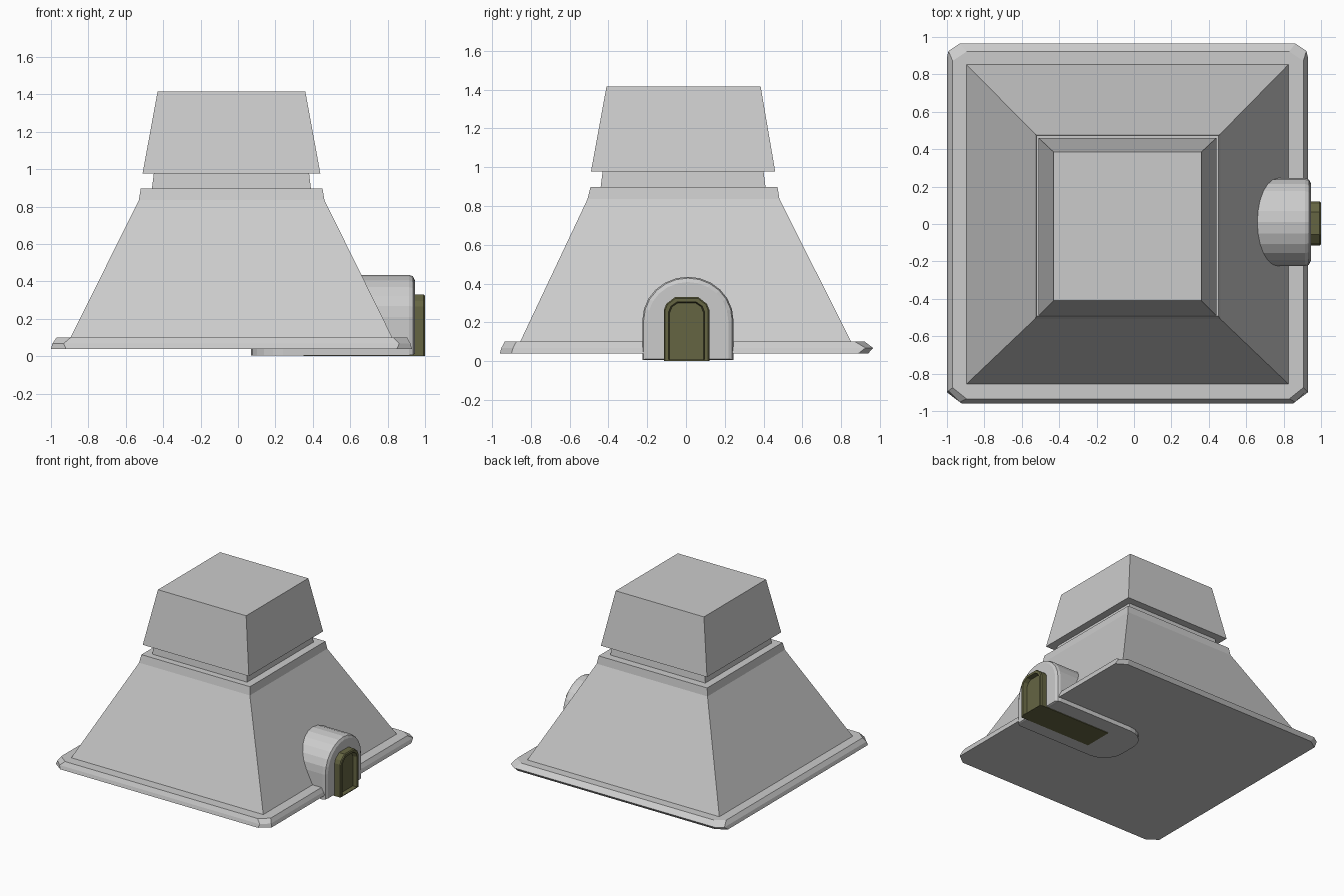
import bpy, bmesh, math

if "Cube" in bpy.data.objects:
    bpy.data.objects.remove(bpy.data.objects["Cube"])


def loft(name, rings, mat=None):
    """Skin a list of closed rings (equal point counts) and cap both ends."""
    bm = bmesh.new()
    vs = [[bm.verts.new(p) for p in r] for r in rings]
    for a, b in zip(vs, vs[1:]):
        for i in range(len(a)):
            j = (i + 1) % len(a)
            bm.faces.new((a[i], a[j], b[j], b[i]))
    bm.faces.new(vs[0][::-1])
    bm.faces.new(vs[-1])
    bmesh.ops.recalc_face_normals(bm, faces=bm.faces)
    me = bpy.data.meshes.new(name)
    bm.to_mesh(me)
    bm.free()
    ob = bpy.data.objects.new(name, me)
    bpy.context.collection.objects.link(ob)
    if mat:
        me.materials.append(mat)
    return ob


def rect(x0, x1, y0, y1, z):
    return [(x0, y0, z), (x1, y0, z), (x1, y1, z), (x0, y1, z)]


def cut_rect(x0, x1, y0, y1, z, cx, cf, cb):
    """Rectangle with cut corners: cx along x, cf / cb along y at front / back."""
    return [(x0 + cx, y0, z), (x1 - cx, y0, z), (x1, y0 + cf, z), (x1, y1 - cb, z),
            (x1 - cx, y1, z), (x0 + cx, y1, z), (x0, y1 - cb, z), (x0, y0 + cf, z)]


# Base plate with cut corners
loft("base_plate", [
    cut_rect(-1.0, 0.93, -0.96, 0.94, 0.04, 0.08, 0.06, 0.05),
    cut_rect(-0.992, 0.922, -0.952, 0.965, 0.068, 0.06, 0.06, 0.04),
    cut_rect(-0.97, 0.905, -0.935, 0.922, 0.10, 0.075, 0.06, 0.05)])

# Sloping body with a steeper rim
loft("tower_body", [
    rect(-0.895, 0.825, -0.855, 0.852, 0.10),
    rect(-0.53, 0.462, -0.508, 0.482, 0.835),
    rect(-0.52, 0.452, -0.493, 0.472, 0.897)])

# Recessed neck and cap
loft("neck", [rect(-0.46, 0.39, -0.44, 0.41, 0.897),
              rect(-0.45, 0.38, -0.43, 0.40, 0.978)])
loft("cap", [rect(-0.51, 0.44, -0.49, 0.46, 0.978),
             rect(-0.43, 0.36, -0.41, 0.385, 1.415)])


def arch(x, half, spring, top, bottom, n=12, cy=0.01):
    """Arched outline in the yz plane: straight sides and an elliptical head."""
    pts = [(x, cy + half, bottom)]
    for i in range(n + 1):
        a = math.pi * i / n
        pts.append((x, cy + half * math.cos(a), spring + (top - spring) * math.sin(a)))
    return pts + [(x, cy - half, bottom)]


# Arched entrance hood, rounded at the inner end and at the front lip
R = 0.17
hood = []
for k in range(6):
    t = math.radians(90 * k / 5)
    d = R * (1 - math.sin(t))
    hood.append(arch(0.07 + R * (1 - math.cos(t)), 0.235 - d, 0.21, 0.435 - d, 0.005))
hood += [arch(0.915, 0.235, 0.21, 0.435, 0.005),
         arch(0.935, 0.228, 0.21, 0.428, 0.008),
         arch(0.945, 0.208, 0.21, 0.408, 0.012)]
loft("entrance_hood", hood)

# Olive door with a recessed panel
olive = bpy.data.materials.new("olive")
olive.diffuse_color = (0.13, 0.13, 0.055, 1)
olive.use_nodes = True
olive.node_tree.nodes["Principled BSDF"].inputs["Base Color"].default_value = olive.diffuse_color


def door_outline(x, inset):
    c, h, s = 0.003, 0.117 - inset, inset * 0.5
    pts = [(h, inset * 0.3), (h, 0.265 - s), (h - 0.012, 0.295 - s), (0.06 - s, 0.33 - inset),
           (-0.06 + s, 0.33 - inset), (-h + 0.012, 0.295 - s), (-h, 0.265 - s), (-h, inset * 0.3)]
    return [(x, c + y, z) for y, z in pts]


loft("door", [door_outline(0.35, 0), door_outline(0.993, 0), door_outline(1.0, 0.006),
              door_outline(1.0, 0.024), door_outline(0.965, 0.03)], olive)
